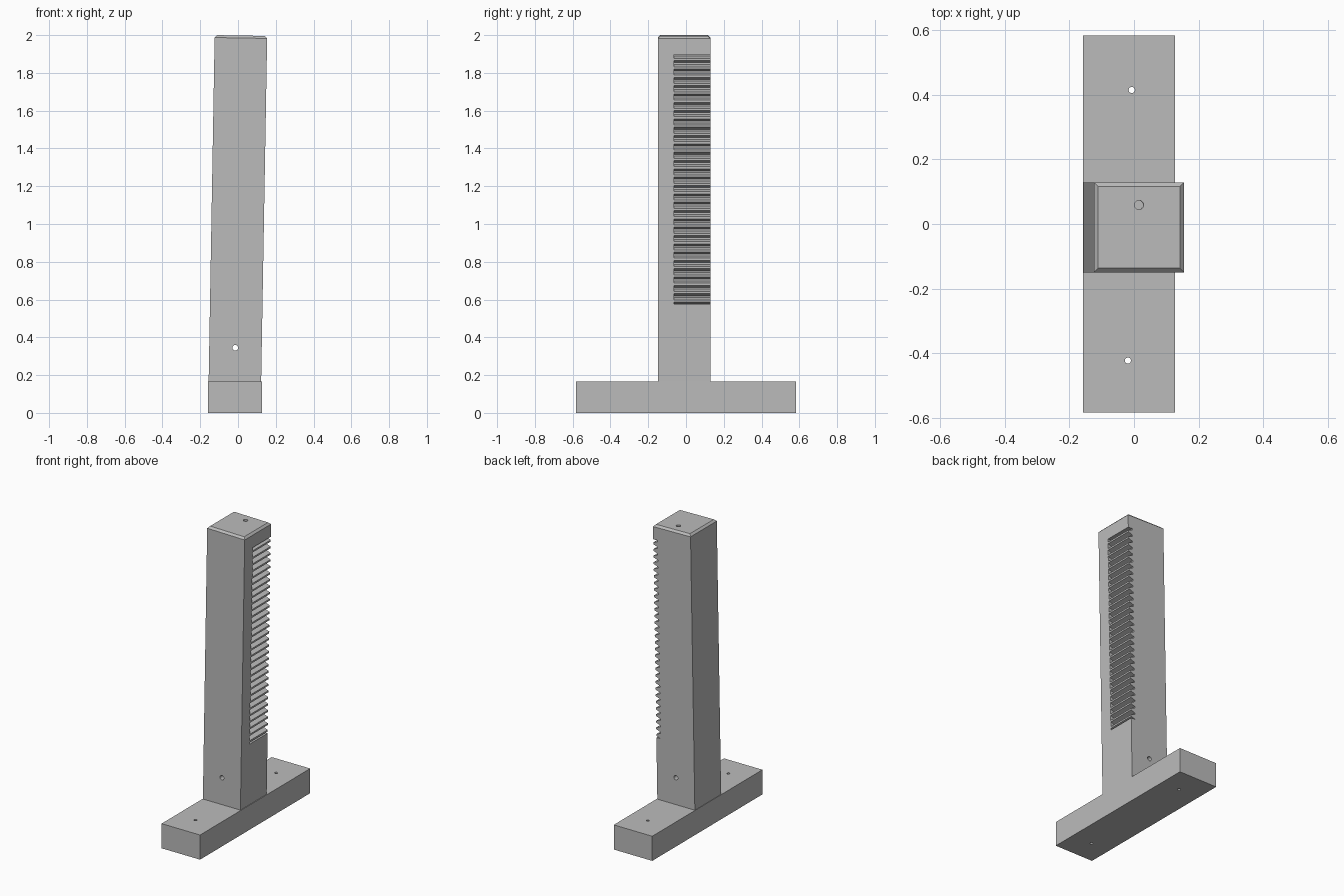
import bpy, bmesh, math
from mathutils import Matrix, Vector

if "Cube" in bpy.data.objects:
    bpy.data.objects.remove(bpy.data.objects["Cube"], do_unlink=True)

grey = bpy.data.materials.new("plain grey")
grey.use_nodes = True
colour = (0.5, 0.5, 0.5, 1)
grey.diffuse_color = colour
grey.node_tree.nodes["Principled BSDF"].inputs["Base Color"].default_value = colour


def make_object(name, bm, matrix=Matrix()):
    bmesh.ops.recalc_face_normals(bm, faces=bm.faces[:])
    mesh = bpy.data.meshes.new(name)
    bm.to_mesh(mesh)
    bm.free()
    mesh.materials.append(grey)
    obj = bpy.data.objects.new(name, mesh)
    obj.matrix_world = matrix
    bpy.context.collection.objects.link(obj)
    return obj


def box(bm, low, high):
    low, high = Vector(low), Vector(high)
    place = Matrix.Translation((low + high) / 2) @ Matrix.Diagonal((*(high - low), 1))
    bmesh.ops.create_cube(bm, size=1, matrix=place)


def cylinder(bm, centre, radius, length, turn=Matrix()):
    bmesh.ops.create_cone(bm, cap_ends=True, segments=24, radius1=radius, radius2=radius,
                          depth=length, matrix=Matrix.Translation(centre) @ turn)


def prism(bm, profile, y0, y1):
    face = bm.faces.new([bm.verts.new((x, y0, z)) for x, z in profile])
    grown = bmesh.ops.extrude_face_region(bm, geom=[face])["geom"]
    verts = [v for v in grown if isinstance(v, bmesh.types.BMVert)]
    bmesh.ops.translate(bm, vec=(0, y1 - y0, 0), verts=verts)


def cut(target, cutter):
    cutter.hide_render = True
    cutter.hide_viewport = True
    cutter.display_type = "WIRE"
    mod = target.modifiers.new(cutter.name, "BOOLEAN")
    mod.operation = "DIFFERENCE"
    mod.solver = "EXACT"
    mod.object = cutter


# Flat foot with two screw holes
BASE_TOP = 0.165
bm = bmesh.new()
box(bm, (-0.158, -0.583, 0), (0.127, 0.583, BASE_TOP))
base = make_object("base", bm)

bm = bmesh.new()
for x, y in ((-0.007, 0.414), (-0.019, -0.422)):
    cylinder(bm, (x, y, 0.08), 0.0095, 0.3)
cut(base, make_object("base_hole_cutter", bm))

# Slightly leaning post with a chamfered top
HALF, HEIGHT = 0.139, 1.833
lean = Matrix.Translation((-0.0165, -0.0105, BASE_TOP)) @ Matrix.Rotation(math.radians(1), 4, "Y")
bm = bmesh.new()
box(bm, (-HALF, -HALF, -0.03), (HALF, HALF, HEIGHT))
top_edges = [e for e in bm.edges if all(v.co.z > 1 for v in e.verts)]
bmesh.ops.bevel(bm, geom=top_edges, offset=0.013, segments=1, affect="EDGES")
post = make_object("post", bm, lean)

# Rack teeth: trapezoid grooves cut into the left side, open to the back
TEETH, START, END = 30, 0.413, 1.735
PITCH = (END - START) / TEETH
DEPTH, SLOPE, TIP, OUT = 0.0315, 0.0115, 0.0115, 0.01
flare = SLOPE * OUT / DEPTH
root_x, out_x = HALF - DEPTH, HALF + OUT
bm = bmesh.new()
for i in range(TEETH + 1):
    z = START + i * PITCH
    low = z - PITCH + SLOPE + TIP
    profile = [(out_x, low - flare), (root_x, low + SLOPE)]
    if i == 0:
        profile = [(out_x, z), (root_x, z - 0.0005)]
    if i == TEETH:
        profile += [(root_x, z), (out_x, z)]
    else:
        profile += [(root_x, z), (out_x, z + SLOPE + flare)]
    prism(bm, profile, -0.052, HALF + 0.02)
cut(post, make_object("tooth_cutter", bm, lean))

# Cross hole near the foot and blind hole in the top
bm = bmesh.new()
cylinder(bm, (-0.001, 0, 0.18), 0.015, 0.4, Matrix.Rotation(math.radians(90), 4, "X"))
cylinder(bm, (0, 0.069, HEIGHT), 0.014, 0.2)
cut(post, make_object("post_hole_cutter", bm, lean))
